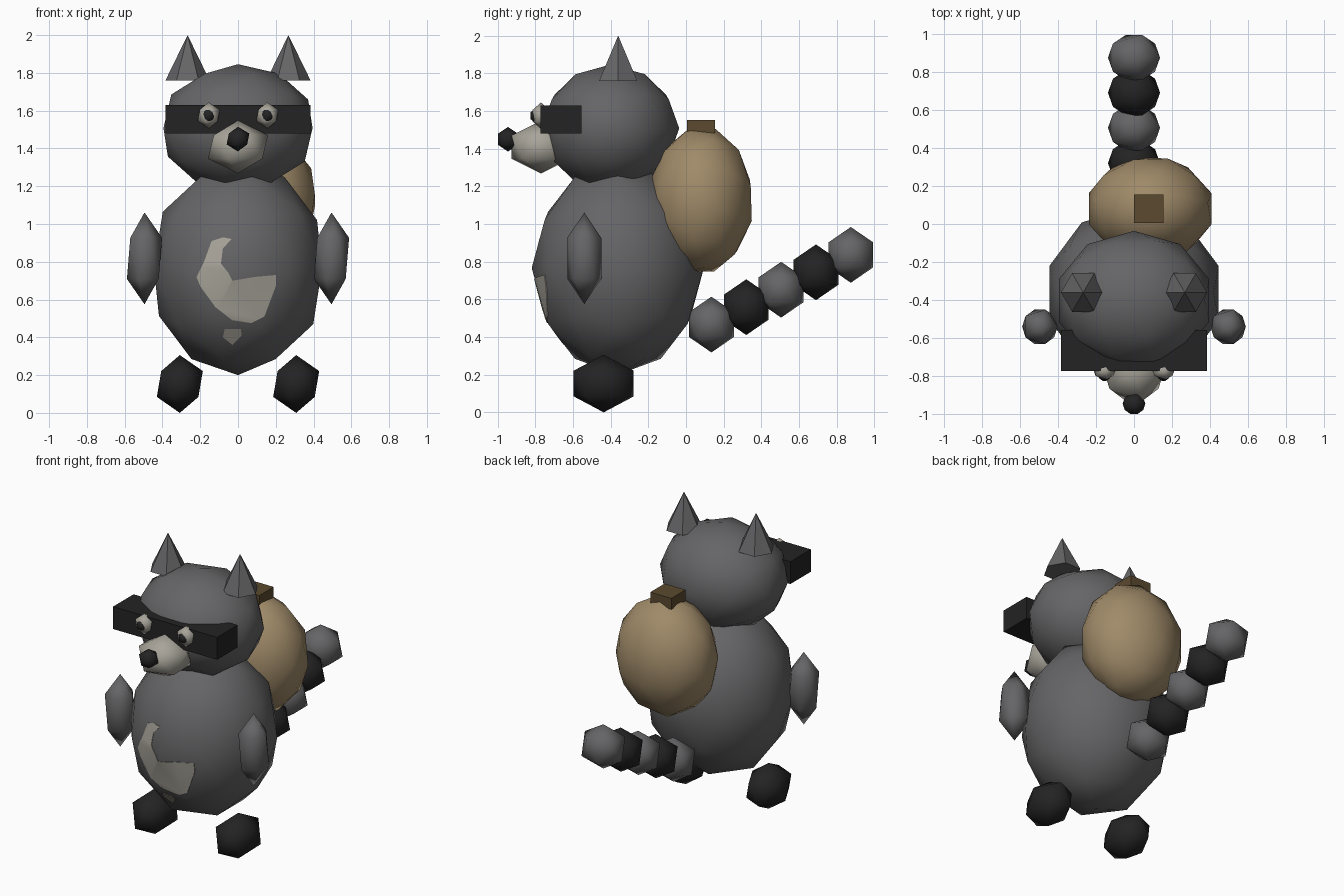
import bpy, bmesh
from math import radians
from mathutils import Matrix, Vector

cube = bpy.data.objects.get("Cube")
if cube:
    bpy.data.objects.remove(cube, do_unlink=True)


def material(name, rgb):
    m = bpy.data.materials.new(name)
    m.use_nodes = True
    colour = (*rgb, 1)
    m.diffuse_color = colour
    m.node_tree.nodes["Principled BSDF"].inputs["Base Color"].default_value = colour
    return m


GREY = material("fur_grey", (0.13, 0.13, 0.135))
BLACK = material("black", (0.017, 0.017, 0.017))
CREAM = material("cream", (0.39, 0.37, 0.32))
TAN = material("sack_tan", (0.35, 0.255, 0.14))
BROWN = material("knot_brown", (0.105, 0.068, 0.028))


def finish(name, bm, mat, smooth):
    mesh = bpy.data.meshes.new(name)
    for f in bm.faces:
        f.smooth = smooth
    bm.to_mesh(mesh)
    bm.free()
    mesh.materials.append(mat)
    ob = bpy.data.objects.new(name, mesh)
    bpy.context.collection.objects.link(ob)
    return ob


def placed(centre, size):
    return Matrix.Translation(centre) @ Matrix.Diagonal((*size, 1))


def ball(name, centre, radii, mat, detail=1, tilt=0):
    bm = bmesh.new()
    turn = Matrix.Rotation(radians(tilt), 4, 'X')
    bmesh.ops.create_icosphere(bm, subdivisions=detail, radius=1,
                               matrix=placed(centre, radii) @ turn)
    return finish(name, bm, mat, True)


def box(name, centre, size, mat):
    bm = bmesh.new()
    bmesh.ops.create_cube(bm, size=1, matrix=placed(centre, size))
    return finish(name, bm, mat, False)


def ear(name, x):
    bm = bmesh.new()
    bmesh.ops.create_cone(bm, cap_ends=True, segments=6, radius1=0.117, radius2=0,
                          depth=0.24, matrix=Matrix.Translation((x, -0.36, 1.88))
                          @ Matrix.Rotation(radians(30), 4, 'Z'))
    # turn the base so that two corners point sideways
    widest = max(abs(v.co.x - x) for v in bm.verts)
    if widest < 0.11:
        bmesh.ops.rotate(bm, verts=bm.verts, cent=(x, -0.36, 0),
                         matrix=Matrix.Rotation(radians(30), 3, 'Z'))
    return finish(name, bm, GREY, False)


# Body and head
BODY_AT, BODY_R = Vector((0, -0.362, 0.767)), Vector((0.468, 0.457, 0.567))
ball("body", BODY_AT, BODY_R, GREY, 2)
ball("head", (0, -0.402, 1.508), (0.415, 0.366, 0.338), GREY, 2)

# Belly patch: flat outlines pushed into a slightly larger body skin
PATCHES = {
    "belly_patch": [(-0.22, 0.72), (-0.18, 0.80), (-0.14, 0.91), (-0.08, 0.93),
                    (-0.035, 0.92), (-0.08, 0.87), (-0.09, 0.79), (-0.05, 0.74),
                    (-0.03, 0.70), (0.09, 0.72), (0.2, 0.73), (0.2, 0.67),
                    (0.14, 0.51), (0.07, 0.475), (-0.03, 0.49), (-0.12, 0.56),
                    (-0.2, 0.67)],
    "lower_belly_patch": [(-0.07, 0.445), (0.015, 0.445), (0.02, 0.41),
                          (-0.03, 0.36), (-0.08, 0.40)],
}
for name, outline in PATCHES.items():
    bm = bmesh.new()
    face = bm.faces.new([bm.verts.new((x, -1, z)) for x, z in outline])
    side = bmesh.ops.extrude_face_region(bm, geom=[face])["geom"]
    bmesh.ops.translate(bm, vec=(0, 0.5, 0),
                        verts=[g for g in side if isinstance(g, bmesh.types.BMVert)])
    bmesh.ops.recalc_face_normals(bm, faces=bm.faces)
    patch = finish(name, bm, CREAM, False)
    skin = ball("patch_cutter", BODY_AT, BODY_R * 1.008, CREAM, 2)
    skin.hide_render = True
    cut = patch.modifiers.new("fit_to_body", 'BOOLEAN')
    cut.operation, cut.solver, cut.object = 'INTERSECT', 'EXACT', skin
    bpy.ops.object.select_all(action='DESELECT')
    bpy.context.view_layer.objects.active = patch
    patch.select_set(True)
    bpy.ops.object.modifier_apply(modifier=cut.name)
    bpy.data.objects.remove(skin, do_unlink=True)
    bpy.ops.object.shade_smooth_by_angle(angle=radians(30))

# Face
box("mask", (0, -0.664, 1.555), (0.77, 0.216, 0.15), BLACK)
ball("snout", (0, -0.77, 1.408), (0.178, 0.183, 0.14), CREAM)
ball("nose", (0, -0.945, 1.45), (0.067, 0.063, 0.065), BLACK)

# Paired parts
for label, s in (("left", 1), ("right", -1)):
    ear(label + "_ear", s * 0.267)
    ball(label + "_eye", (s * 0.155, -0.77, 1.575), (0.065, 0.052, 0.07), CREAM)
    ball(label + "_pupil", (s * 0.155, -0.795, 1.575), (0.035, 0.035, 0.042), BLACK)
    ball(label + "_arm", (s * 0.495, -0.54, 0.818), (0.104, 0.106, 0.243), GREY)
    ball(label + "_foot", (s * 0.308, -0.437, 0.153), (0.136, 0.187, 0.153), BLACK)

# Ringed tail rising to the back
for i in range(5):
    ball(f"tail_ring_{i + 1}", (0, 0.135 + 0.185 * i, 0.466 + 0.0925 * i),
         (0.153, 0.14, 0.148), BLACK if i % 2 else GREY)

# Sack on the back with its knot
ball("sack", (0.085, 0.08, 1.125), (0.338, 0.28, 0.395), TAN, 2, -16)
box("sack_knot", (0.078, 0.08, 1.515), (0.155, 0.15, 0.075), BROWN)
